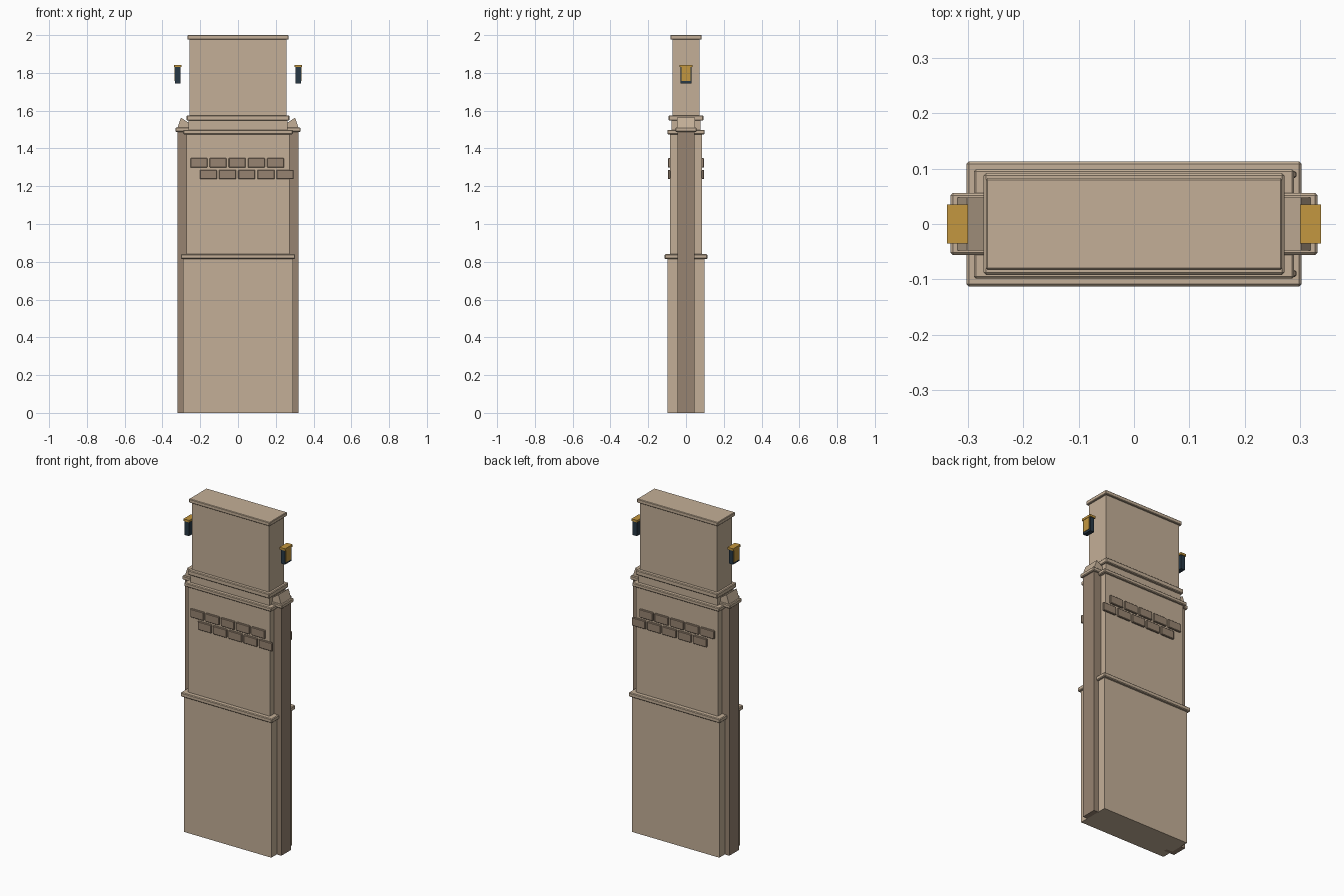
import bpy
import bmesh

cube = bpy.data.objects.get("Cube")
if cube:
    bpy.data.objects.remove(cube, do_unlink=True)


def make_material(name, rgb):
    mat = bpy.data.materials.new(name)
    mat.use_nodes = True
    color = (*rgb, 1.0)
    mat.diffuse_color = color
    bsdf = mat.node_tree.nodes["Principled BSDF"]
    bsdf.inputs["Base Color"].default_value = color
    bsdf.inputs["Roughness"].default_value = 0.9
    return mat


SAND = make_material("sandstone", (0.55, 0.43, 0.31))
BROWN = make_material("brown stone", (0.31, 0.23, 0.165))
NAVY = make_material("dark navy metal", (0.02, 0.04, 0.06))
GOLD = make_material("amber gold", (0.55, 0.31, 0.05))


def finish(name, bm, mat, bevel=0.0):
    bmesh.ops.recalc_face_normals(bm, faces=bm.faces)
    mesh = bpy.data.meshes.new(name)
    bm.to_mesh(mesh)
    bm.free()
    mesh.materials.append(mat)
    obj = bpy.data.objects.new(name, mesh)
    bpy.context.collection.objects.link(obj)
    if bevel:
        mod = obj.modifiers.new("soft edge", "BEVEL")
        mod.width = bevel
        mod.segments = 1
    return obj


def box(name, x, y, z, mat, bevel=0.0):
    """Box from (min, max) pairs on each axis."""
    bm = bmesh.new()
    bmesh.ops.create_cube(bm, size=1)
    for v in bm.verts:
        v.co = [r[0] if c < 0 else r[1] for c, r in zip(v.co, (x, y, z))]
    return finish(name, bm, mat, bevel)


def slab(name, half_x, half_y, z, mat, bevel=0.0):
    return box(name, (-half_x, half_x), (-half_y, half_y), z, mat, bevel)


def prism(name, profile, half_y, mat):
    """Extrude an x-z profile along y."""
    bm = bmesh.new()
    face = bm.faces.new([bm.verts.new((x, -half_y, z)) for x, z in profile])
    grown = bmesh.ops.extrude_face_region(bm, geom=[face])["geom"]
    for v in grown:
        if isinstance(v, bmesh.types.BMVert):
            v.co.y = half_y
    return finish(name, bm, mat)


def side_range(side, inner, outer):
    return tuple(sorted((side * inner, side * outer)))


# Stacked main body, mouldings and tower
slab("lower_body", 0.29, 0.098, (0, 0.82), SAND)
slab("middle_ledge", 0.303, 0.113, (0.815, 0.84), SAND, 0.004)
slab("upper_body", 0.272, 0.086, (0.835, 1.48), SAND)
slab("upper_cornice", 0.29, 0.099, (1.475, 1.498), SAND, 0.004)
slab("tower_base", 0.262, 0.076, (1.495, 1.55), SAND)
slab("tower_ledge", 0.272, 0.092, (1.547, 1.575), SAND, 0.004)
slab("tower", 0.256, 0.071, (1.57, 1.985), SAND)
slab("tower_cap", 0.268, 0.083, (1.977, 2.0), SAND, 0.003)

for side, label in ((1, "left"), (-1, "right")):
    # Side pilasters with a cap and a small ridged top
    box(label + "_pilaster", side_range(side, 0.25, 0.32), (-0.046, 0.046), (0, 1.49), BROWN)
    box(label + "_pilaster_cap", side_range(side, 0.25, 0.332), (-0.056, 0.056),
        (1.488, 1.511), SAND, 0.004)
    ridge = [(0.32, 1.51), (0.302, 1.563), (0.26, 1.535), (0.26, 1.51)]
    prism(label + "_pilaster_ridge", [(side * x, z) for x, z in ridge], 0.048, SAND)

    # Lanterns beside the tower, glowing panel facing outward
    box(label + "_lantern_body", side_range(side, 0.305, 0.333), (-0.03, 0.03),
        (1.745, 1.833), NAVY)
    box(label + "_lantern_panel", side_range(side, 0.332, 0.336), (-0.024, 0.024),
        (1.757, 1.83), GOLD)
    box(label + "_lantern_cap", side_range(side, 0.3, 0.338), (-0.035, 0.035),
        (1.83, 1.843), GOLD)

# Two staggered rows of raised bricks on both broad faces
for face, label in ((-1, "front"), (1, "back")):
    for row, (start, low) in enumerate(((-0.252, 1.299), (-0.202, 1.237))):
        for i in range(5):
            x = start + i * 0.1015
            box(f"{label}_brick_{row + 1}_{i + 1}", (x, x + 0.09),
                side_range(face, 0.083, 0.096), (low, low + 0.05), BROWN, 0.003)
